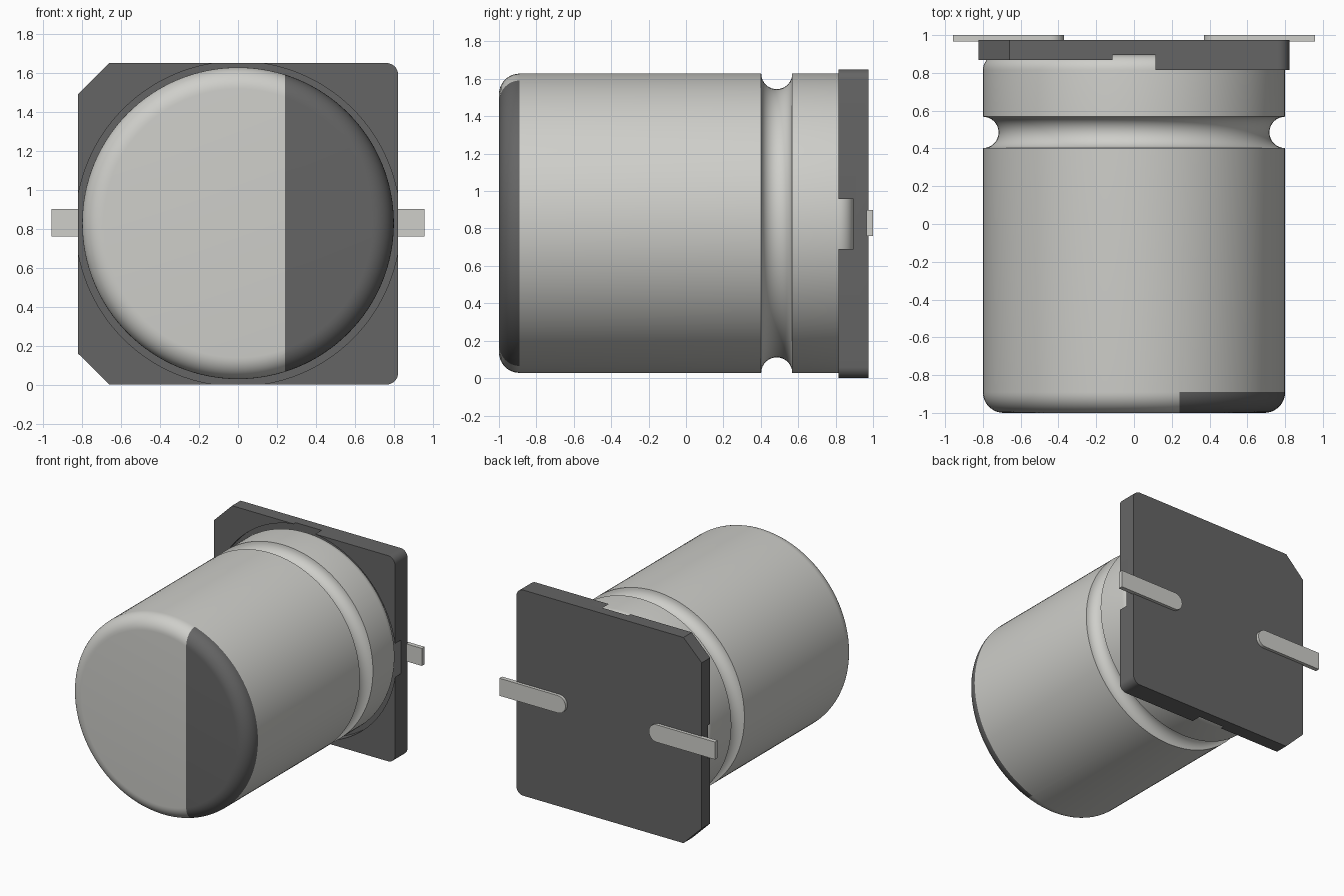
import bpy, bmesh, math
from mathutils import Vector

if "Cube" in bpy.data.objects:
    bpy.data.objects.remove(bpy.data.objects["Cube"])

CZ = 0.828      # height of the can axis


def material(name, rgb):
    m = bpy.data.materials.new(name)
    m.diffuse_color = (*rgb, 1)
    m.use_nodes = True
    m.node_tree.nodes["Principled BSDF"].inputs["Base Color"].default_value = m.diffuse_color
    return m


METAL = material("metal", (0.62, 0.62, 0.59))
DARK = material("dark_plastic", (0.13, 0.13, 0.13))


def arc(cx, cy, r, a0, a1, n):
    """Points on an arc, angles in degrees."""
    return [(cx + r * math.cos(math.radians(a0 + (a1 - a0) * i / n)),
             cy + r * math.sin(math.radians(a0 + (a1 - a0) * i / n)))
            for i in range(n + 1)]


def finish(name, bm, *mats):
    bmesh.ops.recalc_face_normals(bm, faces=bm.faces)
    me = bpy.data.meshes.new(name)
    bm.to_mesh(me)
    bm.free()
    for m in mats:
        me.materials.append(m)
    ob = bpy.data.objects.new(name, me)
    bpy.context.collection.objects.link(ob)
    return ob


def activate(ob):
    bpy.ops.object.select_all(action='DESELECT')
    ob.select_set(True)
    bpy.context.view_layer.objects.active = ob


def smooth(ob):
    activate(ob)
    bpy.ops.object.shade_smooth_by_angle(angle=math.radians(30))


def prism(name, outline, y0, y1, mat):
    """Extrude an (x, z) outline along y."""
    bm = bmesh.new()
    face = bm.faces.new([bm.verts.new((x, y0, z)) for x, z in outline])
    new = bmesh.ops.extrude_face_region(bm, geom=[face])["geom"]
    bmesh.ops.translate(bm, vec=(0, y1 - y0, 0),
                        verts=[v for v in new if isinstance(v, bmesh.types.BMVert)])
    return finish(name, bm, mat)


def cut(ob, cutter):
    cutter.hide_render = True
    mod = ob.modifiers.new("cut", 'BOOLEAN')
    mod.operation, mod.solver, mod.object = 'DIFFERENCE', 'EXACT', cutter
    activate(ob)
    bpy.ops.object.modifier_apply(modifier=mod.name)
    bpy.data.objects.remove(cutter)


# Can: lathed (radius, y) profile with rounded ends and a crimp groove
SEG = 128
profile = (arc(0.69, -0.89, 0.11, -90, 0, 10)
           + arc(0.80, 0.485, 0.083, 270, 90, 16)
           + arc(0.72, 0.815, 0.08, 0, 90, 8))
bm = bmesh.new()
rings = []
for r, y in profile:
    rings.append([bm.verts.new((r * math.cos(2 * math.pi * i / SEG), y,
                                CZ + r * math.sin(2 * math.pi * i / SEG)))
                  for i in range(SEG)])
for a, b in zip(rings, rings[1:]):
    for i in range(SEG):
        j = (i + 1) % SEG
        bm.faces.new((a[i], a[j], b[j], b[i]))
bm.faces.new(rings[0])
bm.faces.new(rings[-1])

# Dark polarity mark: split the front end at x = 0.24
front = [f for f in bm.faces if f.calc_center_median().y < -0.89]
geom = set(front)
for f in front:
    geom.update(f.edges)
    geom.update(f.verts)
bmesh.ops.bisect_plane(bm, geom=list(geom), plane_co=Vector((0.24, 0, 0)),
                       plane_no=Vector((1, 0, 0)))
for f in bm.faces:
    c = f.calc_center_median()
    if c.y < -0.89 and c.x > 0.24:
        f.material_index = 1
smooth(finish("can", bm, METAL, DARK))

# Base plate: two chamfered corners on the left, two rounded on the right
H, TOP, R = 0.822, 1.65, 0.06
outline = ([(-H, 0.16), (-0.66, 0)]
           + arc(H - R, R, R, -90, 0, 8)
           + arc(H - R, TOP - R, R, 0, 90, 8)
           + [(-0.66, TOP), (-H, TOP - 0.16)])
plate = prism("base_plate", outline, 0.815, 0.975, DARK)
# left half is thinner
cut(plate, prism("step_cutter", [(-1, -1), (0, -1), (0, 3), (-1, 3)], 0.6, 0.868, DARK))
# round seat for the can, breaking through the plate edges
cut(plate, prism("seat_cutter", arc(0, TOP / 2, 0.833, 0, 360 - 360 / SEG, SEG - 1),
                 0.5, 0.895, DARK))
smooth(plate)

# Two flat leads with a rounded inner end
for side, name in ((1, "lead_right"), (-1, "lead_left")):
    pts = [(0.957, 0.83 - 0.07), (0.957, 0.83 + 0.07)] + arc(0.44, 0.83, 0.07, 90, 270, 16)
    smooth(prism(name, [(side * x, z) for x, z in pts], 0.965, 1.0, METAL))
